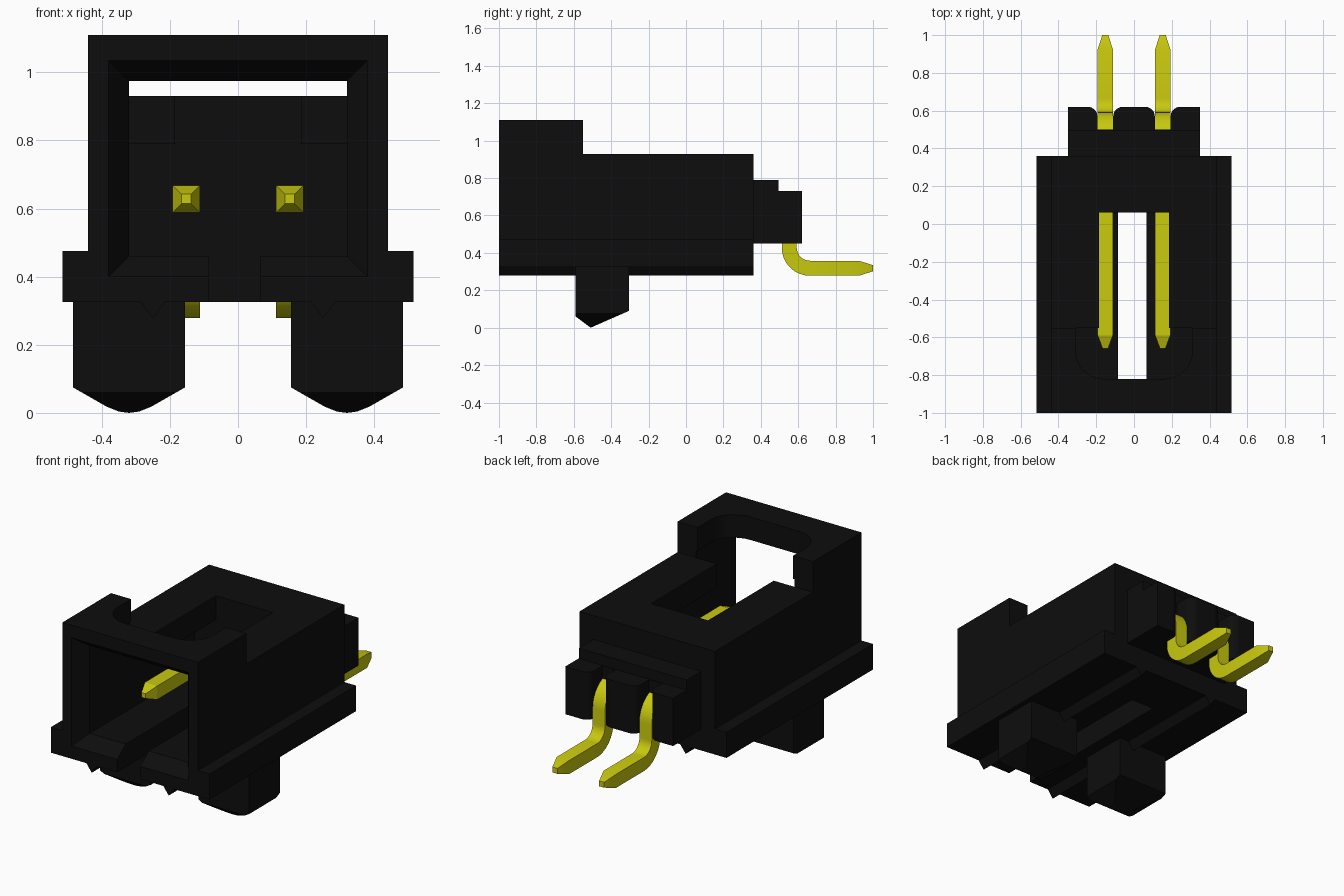
import bpy, bmesh, math
from mathutils import Vector

if "Cube" in bpy.data.objects:
    bpy.data.objects.remove(bpy.data.objects["Cube"], do_unlink=True)


def material(name, rgb):
    m = bpy.data.materials.new(name)
    m.use_nodes = True
    m.diffuse_color = (*rgb, 1)
    bsdf = next(n for n in m.node_tree.nodes if n.type == 'BSDF_PRINCIPLED')
    bsdf.inputs["Base Color"].default_value = (*rgb, 1)
    return m


BLACK = material("black plastic", (0.0042, 0.0042, 0.0042))
YELLOW = material("yellow metal", (0.58, 0.58, 0.0045))


def loft(name, rings, mat):
    """Closed solid through rings that all have the same number of points."""
    bm = bmesh.new()
    vs = [[bm.verts.new(p) for p in ring] for ring in rings]
    n = len(vs[0])
    for a, b in zip(vs, vs[1:]):
        for i in range(n):
            j = (i + 1) % n
            bm.faces.new((a[i], a[j], b[j], b[i]))
    bm.faces.new(vs[0][::-1])
    bm.faces.new(vs[-1])
    bmesh.ops.recalc_face_normals(bm, faces=bm.faces)
    me = bpy.data.meshes.new(name)
    bm.to_mesh(me)
    bm.free()
    ob = bpy.data.objects.new(name, me)
    bpy.context.collection.objects.link(ob)
    me.materials.append(mat)
    return ob


def prism_y(name, pts, y0, y1, mat=BLACK):
    return loft(name, [[(x, y, z) for x, z in pts] for y in (y0, y1)], mat)


def prism_z(name, pts, z0, z1, mat=BLACK):
    return loft(name, [[(x, y, z) for x, y in pts] for z in (z0, z1)], mat)


def rect(x0, x1, y0, y1):
    return [(x0, y0), (x1, y0), (x1, y1), (x0, y1)]


def box(name, x0, x1, y0, y1, z0, z1):
    return prism_z(name, rect(x0, x1, y0, y1), z0, z1)


def arc(cx, cy, r, a0, a1, n=8):
    return [(cx + r * math.cos(math.radians(a0 + (a1 - a0) * i / n)),
             cy + r * math.sin(math.radians(a0 + (a1 - a0) * i / n))) for i in range(n + 1)]


def combine(target, other, operation):
    mod = target.modifiers.new("bool", 'BOOLEAN')
    mod.operation, mod.solver, mod.object = operation, 'EXACT', other
    bpy.context.view_layer.objects.active = target
    bpy.ops.object.modifier_apply(modifier=mod.name)
    bpy.data.objects.remove(other, do_unlink=True)


# Housing: flanged section with two V ribs underneath, plus a raised front hood
half = [(0.215, 0.325), (0.25, 0.278), (0.285, 0.325), (0.515, 0.325),
        (0.515, 0.475), (0.44, 0.475), (0.44, 0.93)]
housing = prism_y("housing", half + [(-x, z) for x, z in reversed(half)], -1, 0.36)
combine(housing, box("hood", -0.44, 0.44, -1, -0.55, 0.7, 1.11), 'UNION')

# Cavity, chamfered mouth, roof slot, rounded hood opening and floor slot
mouth = loft("mouth", [[(x, y, z) for x, z in rect(-w, w, 0.78 - w, 0.655 + w)]
                       for y, w in ((-1.02, 0.395), (-0.92, 0.32))], BLACK)
opening = [(-0.31, -0.5)] + arc(-0.16, -0.67, 0.15, 180, 270) \
    + arc(0.16, -0.67, 0.15, 270, 360) + [(0.31, -0.5)]
for cutter in (
        box("front_cavity", -0.32, 0.32, -1.1, -0.55, 0.46, 0.975),
        box("rear_cavity", -0.32, 0.32, -0.6, 0.06, 0.46, 0.79),
        mouth,
        box("roof_slot", -0.185, 0.185, -0.58, 0.06, 0.7, 0.96),
        prism_z("hood_opening", opening, 0.95, 1.2),
        box("floor_slot", -0.085, 0.065, -1.1, 0.06, 0.2, 0.55)):
    combine(housing, cutter, 'DIFFERENCE')

# Rear block with a rounded notch behind each pin
PIN_X, PIN_H = 0.152, 0.04
side = [(0.35, 0.34), (0.35, 0.62)] \
    + arc(PIN_X + 0.092, 0.57, 0.05, 90, 180) + [(PIN_X + 0.042, 0.5), (PIN_X - 0.042, 0.5)] \
    + arc(PIN_X - 0.092, 0.57, 0.05, 0, 90)
prism_z("rear_block", side + [(-x, y) for x, y in reversed(side)], 0.45, 0.73)
box("rear_step", -0.35, 0.35, 0.34, 0.495, 0.72, 0.79)

# Bent square pins with tapered ends: path entries are y, z, heading, half width
R = 0.11
path = [(-0.66, 0.628, 0, 0.014), (-0.59, 0.628, 0, PIN_H)]
path += [(y, z, a, PIN_H) for (y, z), a in
         zip(arc(0.552 - R, 0.628 - R, R, 90, 0), [-90 * i / 8 for i in range(9)])]
path += [(y, z, a, PIN_H) for (y, z), a in
         zip(arc(0.552 + R, 0.318 + R, R, 180, 270), [-90 + 90 * i / 8 for i in range(9)])]
path += [(0.925, 0.318, 0, PIN_H), (1.0, 0.318, 0, 0.016)]
for name, s in (("left_pin", 1), ("right_pin", -1)):
    rings = []
    for y, z, a, h in path:
        up = Vector((0, -math.sin(math.radians(a)), math.cos(math.radians(a))))
        c = Vector((s * PIN_X, y, z))
        rings.append([c + Vector((i * h, 0, 0)) + up * j * h
                      for i, j in ((-1, -1), (1, -1), (1, 1), (-1, 1))])
    pin = loft(name, rings, YELLOW)
    bpy.ops.object.select_all(action='DESELECT')
    pin.select_set(True)
    bpy.context.view_layer.objects.active = pin
    bpy.ops.object.shade_smooth_by_angle(angle=math.radians(20))

# Locating legs: rounded point from the front, wedge-cut from the side
leg_profile = [(-0.165, 0.33), (-0.165, 0.075), (-0.065, 0.018), (-0.03, 0.004), (0, 0),
               (0.03, 0.004), (0.065, 0.018), (0.165, 0.075), (0.165, 0.33)]
for name, s in (("left_leg", 1), ("right_leg", -1)):
    leg = prism_y(name, [(s * 0.32 + x, z) for x, z in leg_profile], -0.59, -0.305)
    bm = bmesh.new()
    bm.from_mesh(leg.data)
    for normal in ((0, 0.09, -0.205), (0, -0.06, -0.08)):
        cut = bmesh.ops.bisect_plane(bm, geom=bm.verts[:] + bm.edges[:] + bm.faces[:],
                                     plane_co=(0, -0.51, 0), plane_no=normal, clear_outer=True)
        rim = [e for e in bm.edges if e.is_boundary]
        if rim:
            bmesh.ops.holes_fill(bm, edges=rim)
    bmesh.ops.recalc_face_normals(bm, faces=bm.faces)
    bm.to_mesh(leg.data)
    bm.free()
